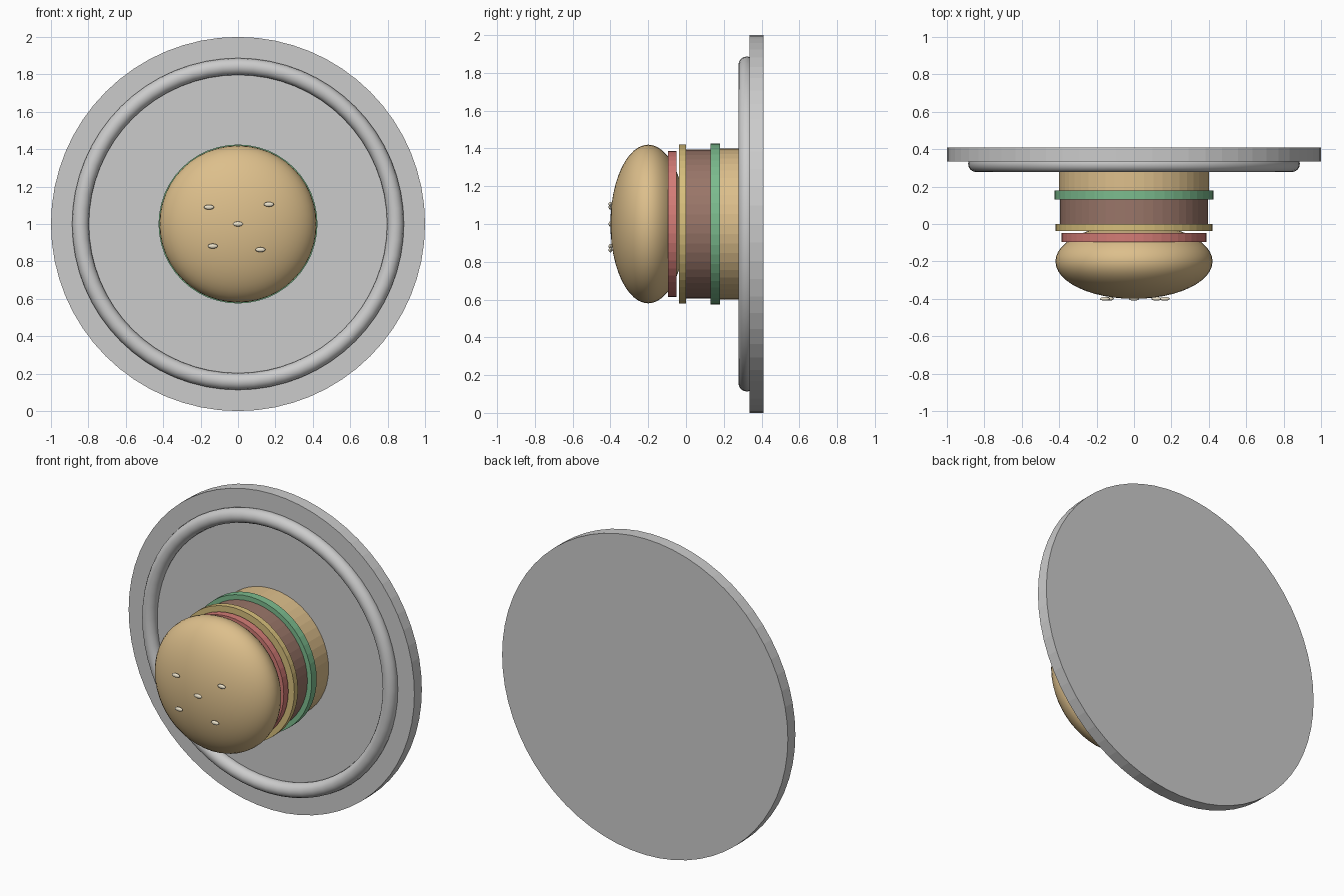
import bpy
from math import pi

if "Cube" in bpy.data.objects:
    bpy.data.objects.remove(bpy.data.objects["Cube"])

ROT = (pi / 2, 0, 0)   # every part is turned so its axis runs along y
CZ = 1.0               # height of the shared axis


def material(name, rgb):
    m = bpy.data.materials.new(name)
    m.diffuse_color = (*rgb, 1)
    m.use_nodes = True
    m.node_tree.nodes["Principled BSDF"].inputs["Base Color"].default_value = m.diffuse_color
    return m


def finish(name, mat=None, smooth=False):
    ob = bpy.context.object
    ob.name = name
    if mat:
        ob.data.materials.append(mat)
    if smooth:
        bpy.ops.object.shade_smooth_by_angle()
    return ob


def disc(name, radius, y0, y1, mat=None, sides=48):
    bpy.ops.mesh.primitive_cylinder_add(
        vertices=sides, radius=radius, depth=y1 - y0,
        location=(0, (y0 + y1) / 2, CZ), rotation=ROT)
    return finish(name, mat)


def ellipsoid(name, loc, size, mat, segments, rings):
    # size is (x, z, y) because the sphere is turned onto its side
    bpy.ops.mesh.primitive_uv_sphere_add(
        segments=segments, ring_count=rings, radius=1, location=loc, rotation=ROT)
    bpy.context.object.scale = size
    return finish(name, mat, True)


bun = material("bun", (0.72, 0.52, 0.26))
green = material("lettuce", (0.20, 0.50, 0.27))
brown = material("patty", (0.32, 0.18, 0.14))
yellow = material("cheese", (0.68, 0.52, 0.20))
red = material("tomato", (0.65, 0.20, 0.18))
cream = material("sesame", (0.85, 0.77, 0.60))

# Plate and raised ring
disc("plate", 1.0, 0.335, 0.41, sides=64)
bpy.ops.mesh.primitive_torus_add(
    major_radius=0.842, minor_radius=0.045, major_segments=64, minor_segments=16,
    location=(0, 0.322, CZ), rotation=ROT)
finish("plate_ring", smooth=True)

# Stacked layers, from the plate forwards
disc("bottom_bun", 0.40, 0.16, 0.34, bun)
disc("lettuce", 0.425, 0.13, 0.18, green)
disc("patty", 0.395, 0.0, 0.14, brown)
disc("cheese", 0.42, -0.037, 0.0, yellow)
disc("tomato", 0.387, -0.095, -0.049, red)
ellipsoid("top_bun", (0, -0.20, CZ), (0.42, 0.42, 0.20), bun, 48, 24)

# Sesame seeds
seeds = [(0, 1.0), (-0.155, 1.09), (0.165, 1.105), (-0.135, 0.882), (0.12, 0.863)]
for i, (x, z) in enumerate(seeds):
    ellipsoid(f"sesame_seed_{i + 1}", (x, -0.40, z), (0.027, 0.013, 0.01), cream, 16, 8)
